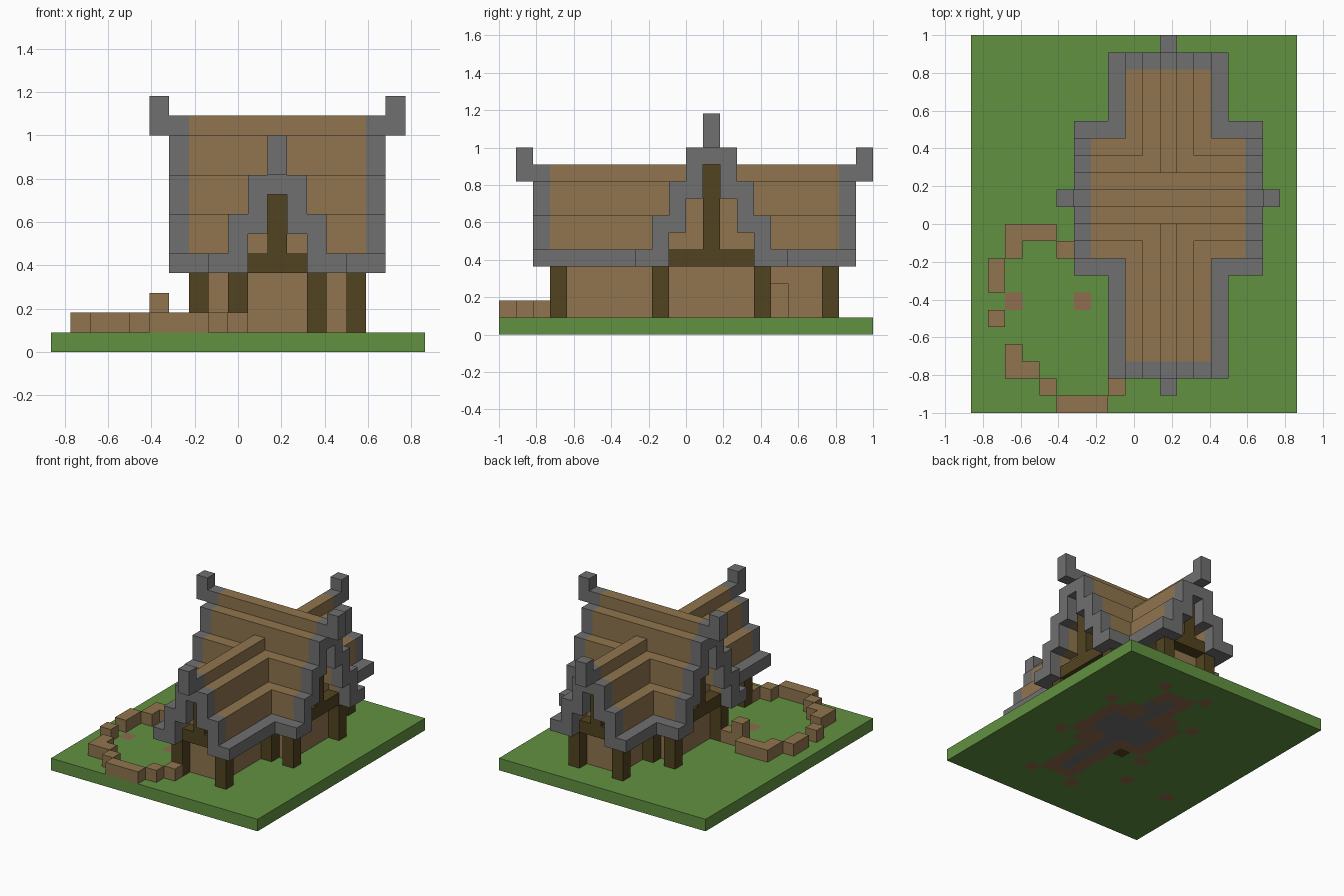
import bpy
import bmesh
from mathutils import Vector

cube = bpy.data.objects.get("Cube")
if cube:
    bpy.data.objects.remove(cube)

UNIT = 1 / 11                      # edge of one building block
NX, NY = 19, 22                    # blocks across and deep
CX, CY = 11, 12                    # blocks where the two ridges run
cells = {}                         # block position -> part name


def material(name, rgb):
    linear = [((c / 255 + 0.055) / 1.055) ** 2.4 for c in rgb] + [1]
    m = bpy.data.materials.new(name)
    m.use_nodes = True
    m.diffuse_color = linear
    m.node_tree.nodes["Principled BSDF"].inputs["Base Color"].default_value = linear
    return m


def fill(part, xs, ys, zs):
    """Fill an inclusive box of blocks; part None clears it."""
    for x in range(xs[0], xs[-1] + 1):
        for y in range(ys[0], ys[-1] + 1):
            for z in range(zs[0], zs[-1] + 1):
                if part:
                    cells[x, y, z] = part
                else:
                    cells.pop((x, y, z), None)


# Roof sections: distance from ridge -> lowest and highest block
MAIN = {4: (4, 4), 3: (4, 6), 2: (6, 8), 1: (8, 10), 0: (10, 11)}
WING = {3: (4, 4), 2: (4, 6), 1: (6, 8), 0: (8, 9)}


def span(axis, along, across, heights, part):
    """Fill blocks along a wing; axis 0 runs in x and axis 1 in y."""
    if axis == 0:
        fill(part, along, (across,), heights)
    else:
        fill(part, (across,), along, heights)


def wing_walls(axis, centre, ends, section):
    for d, (low, _) in section.items():
        if low > 4:
            for side in (-d, d):
                span(axis, ends, centre + side, (1, low - 1), "walls")


def wing_roof(axis, centre, ends, section):
    eave = max(section)
    for d, (low, high) in section.items():
        for side in (-d, d):
            body = "roof_trim" if d == eave else "roof_tiles"
            span(axis, ends, centre + side, (low, high), body)
            for end in ends:
                span(axis, (end,), centre + side, (low, high), "roof_trim")


def gable(axis, centre, ends, section):
    # Tie beam, king post and raised ridge finial at each end
    ridge = section[0]
    beam = [d for d, (low, _) in section.items() if low > 4]
    for end, out in zip(ends, (-1, 1)):
        inner, outer = end - out, end + out
        for d in beam:
            for side in (-d, d):
                span(axis, (inner,), centre + side, (4,), "gable_timbers")
        span(axis, (inner,), centre, (5, ridge[0] - 1), "gable_timbers")
        span(axis, (outer,), centre, (ridge[1], ridge[1] + 1), "ridge_finials")


# Ground
fill("ground_slab", (0, NX - 1), (0, NY - 1), (0,))

# Walls, hollowed out, with a small side doorway
wing_walls(0, CY, (8, 14), MAIN)
wing_walls(1, CX, (4, 18), WING)
footing = {(x, y) for x, y, z in cells if z == 1}
fill(None, (CX,), (5, 17), (1, 6))
fill(None, (9, 13), (11, 13), (1, 6))
fill(None, (12,), (16,), (1, 2))

# Floor inside the walls, soil under them
for x, y in footing:
    cells[x, y, 0] = "soil" if (x, y, 1) in cells else "stone_floor"

# Posts on soil footings
posts = [(x, y) for x in (9, 13) for y in (3, 9, 15, 19)]
posts += [(x, y) for x in (7, 15) for y in (9, 15)]
for x, y in posts:
    fill("posts", (x,), (y,), (1, 3))
    cells[x, y, 0] = "soil"
cells[9, 9, 0] = "posts"

# Roofs and gables
wing_roof(1, CX, (2, 20), WING)
wing_roof(0, CY, (6, 16), MAIN)
gable(1, CX, (2, 20), WING)
gable(0, CY, (6, 16), MAIN)

# Yard fence with a taller gate post, and bare soil patches
fence = [(6, 9), (5, 9), (4, 10), (3, 10), (2, 10), (2, 9), (1, 8), (1, 7), (1, 5),
         (2, 3), (2, 2), (3, 2), (4, 1), (5, 0), (6, 0), (7, 0), (8, 1), (9, 2)]
for x, y in fence:
    cells[x, y, 1] = "fence"
cells[5, 9, 2] = "fence"
for x in (2, 6):
    cells[x, 6, 0] = "soil"

# Colours
grass = material("grass green", (97, 145, 64))
wood = material("plank brown", (144, 117, 78))
stone = material("stone grey", (112, 112, 112))
timber = material("dark timber", (82, 67, 33))
soil = material("soil brown", (143, 108, 78))
colours = {"ground_slab": grass, "soil": soil, "stone_floor": stone, "walls": wood,
           "roof_tiles": wood, "roof_trim": stone, "ridge_finials": stone,
           "posts": timber, "gable_timbers": timber, "fence": wood}


def build(part, mat):
    """Mesh the outer faces of one part's blocks."""
    bm = bmesh.new()
    origin = Vector((NX / 2, NY / 2, 0))
    for cell in [c for c, p in cells.items() if p == part]:
        for axis in range(3):
            for sign in (0, 1):
                step = Vector((0, 0, 0))
                step[axis] = 2 * sign - 1
                if tuple(int(a + b) for a, b in zip(cell, step)) in cells:
                    continue
                u, v = Vector((0, 0, 0)), Vector((0, 0, 0))
                u[(axis + 1) % 3] = v[(axis + 2) % 3] = 1
                base = Vector(cell) - origin
                base[axis] += sign
                loop = [base, base + u, base + u + v, base + v]
                if not sign:
                    loop.reverse()
                bm.faces.new([bm.verts.new(p * UNIT) for p in loop])
    bmesh.ops.remove_doubles(bm, verts=bm.verts, dist=UNIT / 100)
    mesh = bpy.data.meshes.new(part)
    bm.to_mesh(mesh)
    bm.free()
    mesh.materials.append(mat)
    bpy.context.collection.objects.link(bpy.data.objects.new(part, mesh))


for part, mat in colours.items():
    build(part, mat)
